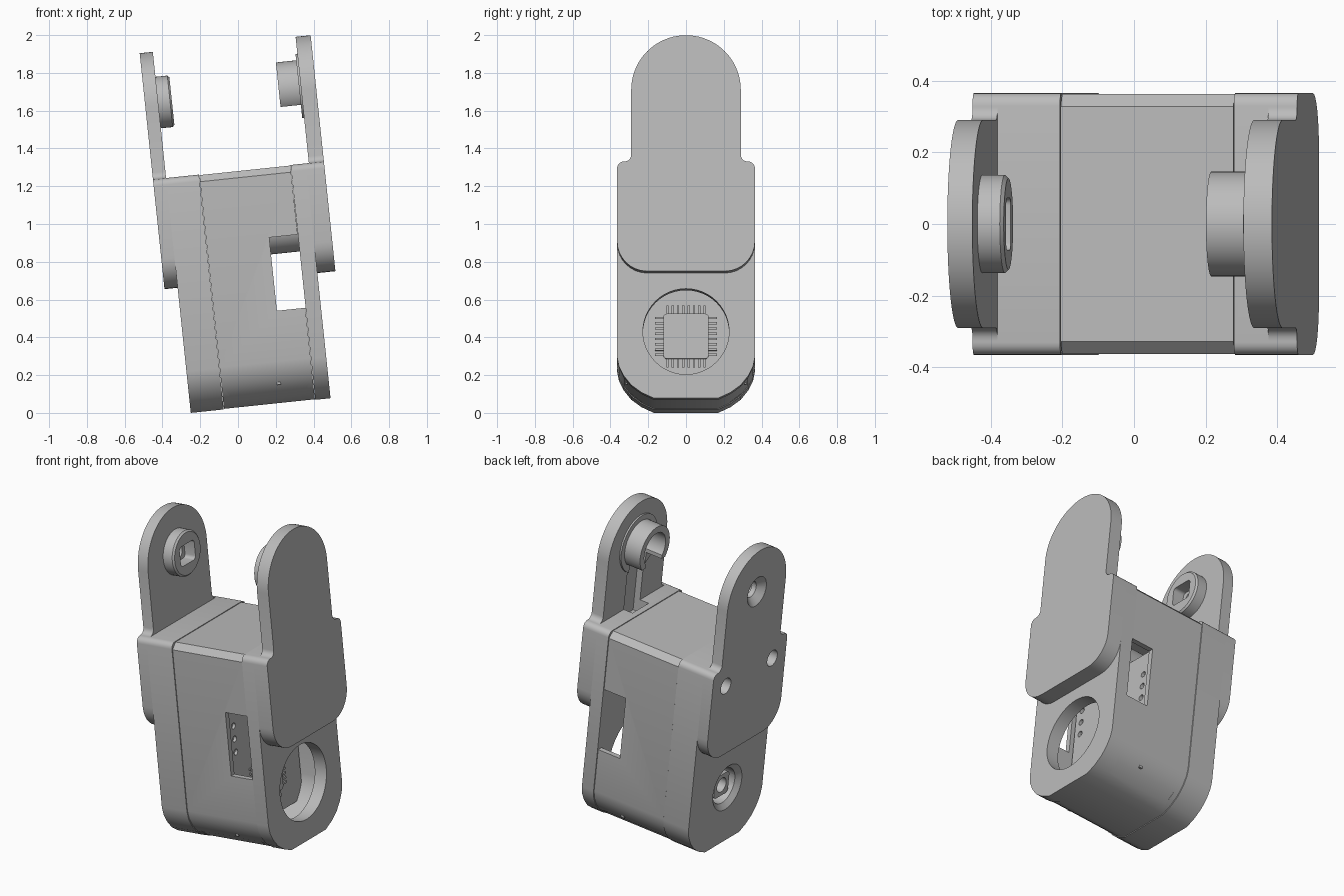
import bpy, bmesh, math
from mathutils import Matrix, Vector

cube = bpy.data.objects.get("Cube")
if cube:
    bpy.data.objects.remove(cube, do_unlink=True)

grey = bpy.data.materials.new("plain_grey")
grey.use_nodes = True
COLOUR = (0.5, 0.5, 0.5, 1)
grey.diffuse_color = COLOUR
grey.node_tree.nodes["Principled BSDF"].inputs["Base Color"].default_value = COLOUR

# Everything is built upright (u across, y deep, v up), then leaned over
LEAN = Matrix.Translation((-0.25, 0, 0)) @ Matrix.Rotation(math.radians(-6), 4, 'Y')
HALF, ARM, AXLE, PORT, TOP = 0.365, 0.29, 1.652, 0.355, 1.25


def finish(name, bm):
    bmesh.ops.recalc_face_normals(bm, faces=bm.faces)
    bm.transform(LEAN)
    mesh = bpy.data.meshes.new(name)
    bm.to_mesh(mesh)
    bm.free()
    mesh.materials.append(grey)
    ob = bpy.data.objects.new(name, mesh)
    bpy.context.collection.objects.link(ob)
    return ob


def prism(name, half, u0, u1):
    """Extrude a profile, given as its +y half from bottom to top, across u."""
    pts = half + [(-y, v) for y, v in reversed(half) if y > 1e-5]
    bm = bmesh.new()
    face = bm.faces.new([bm.verts.new((u0, y, v)) for y, v in pts])
    ext = bmesh.ops.extrude_face_region(bm, geom=[face])["geom"]
    bmesh.ops.translate(bm, vec=(u1 - u0, 0, 0),
                        verts=[g for g in ext if isinstance(g, bmesh.types.BMVert)])
    return finish(name, bm)


def box(name, u, y, v, bevel=0, turn=0):
    """Box from (min, max) ranges; turn rolls it about the u axis."""
    bm = bmesh.new()
    size = [b - a for a, b in (u, y, v)]
    mid = Vector([(a + b) / 2 for a, b in (u, y, v)])
    bmesh.ops.create_cube(bm, size=1)
    bm.transform(Matrix.Diagonal((*size, 1)))
    if bevel:
        edges = [e for e in bm.edges if abs(e.verts[0].co.x - e.verts[1].co.x) > 1e-4]
        bmesh.ops.bevel(bm, geom=edges, offset=bevel, segments=4, profile=0.5, affect='EDGES')
    bm.transform(Matrix.Translation(mid) @ Matrix.Rotation(turn, 4, 'X'))
    return finish(name, bm)


def rod(name, u0, u1, r0, v, y=0, r1=None):
    bm = bmesh.new()
    bmesh.ops.create_cone(bm, cap_ends=True, segments=48, radius1=r0,
                          radius2=r0 if r1 is None else r1, depth=u1 - u0)
    bm.transform(Matrix.Translation(((u0 + u1) / 2, y, v)) @ Matrix.Rotation(math.pi / 2, 4, 'Y'))
    return finish(name, bm)


def cut(ob, *cutters):
    for c in cutters:
        mod = ob.modifiers.new("cut", 'BOOLEAN')
        mod.operation, mod.object, mod.solver = 'DIFFERENCE', c, 'EXACT'
        ob.data = bpy.data.meshes.new_from_object(
            ob.evaluated_get(bpy.context.evaluated_depsgraph_get()))
        ob.modifiers.clear()
        bpy.data.objects.remove(c, do_unlink=True)


def arc(cy, cv, r, a0, a1, n=8):
    steps = [math.radians(a0 + (a1 - a0) * i / n) for i in range(n + 1)]
    return [(cy + r * math.cos(a), cv + r * math.sin(a)) for a in steps]


# Profiles: rounded keel, shoulder, arm
keel = [(0.17, 0), (0.235, 0.03), (0.29, 0.07), (0.33, 0.12), (0.355, 0.17), (HALF, 0.22)]
shoulder = arc(HALF - 0.035, TOP - 0.035, 0.035, 0, 90, 5)
panel = arc(HALF - 0.16, 0.666 + 0.16, 0.16, -90, 0)
arm = arc(ARM + 0.035, TOP + 0.035, 0.035, 270, 180, 5) + arc(0, 1.632, ARM, 0, 90, 20)
cap = keel + shoulder


# Central housing: hollow sleeve with a window front and back
middle = [(y - 0.003, v + 0.003) for y, v in keel] + [(HALF - 0.003, TOP - 0.038), (HALF - 0.038, TOP - 0.003)]
housing = prism("housing", middle, 0.177, 0.661)
cut(housing,
    prism("cavity", [(y * 0.91, 0.035 + v * 0.945) for y, v in middle], 0.1, 0.75),
    box("window", (0.51, 0.7), (-0.5, 0.5), (0.49, 0.88)))
for side in (1, -1):
    cut(housing, box("keel_slot", (0.21, 0.63), (side * 0.275 - 0.05, side * 0.275 + 0.05),
                     (0.033, 0.063), turn=side * 0.66))

# Left-hand cap, panel and arm (negative x)
cap_a = prism("cap_with_drive_socket", cap, 0, 0.175)
cut(cap_a, rod("socket", -0.02, 0.13, 0.11, PORT),
    rod("socket_flare", -0.002, 0.03, 0.145, PORT, r1=0.105))
hub = box("drive_hub", (0.04, 0.14), (-0.07, 0.07), (PORT - 0.07, PORT + 0.07), 0.025)
cut(hub, rod("hub_bore", 0.0, 0.12, 0.045, PORT))
arm_a = prism("arm_with_screw_holes", panel + shoulder + arm, -0.07, 0)
cut(arm_a, rod("arm_bore", -0.1, 0.1, 0.05, AXLE),
    rod("countersink", -0.072, -0.03, 0.095, AXLE, r1=0.05))
for y in (-0.23, 0.23):
    cut(arm_a, rod("screw_hole", -0.1, -0.01, 0.05, 1.13, y))

# Round boss with a rectangular socket
boss_a = rod("socket_boss", -0.002, 0.063, 0.137, AXLE)
boss_rim = rod("socket_boss_rim", 0.063, 0.073, 0.137, AXLE, r1=0.127)
for part in (boss_a, boss_rim):
    cut(part, box("socket_cut", (-0.1, 0.1), (-0.072, 0.072), (AXLE - 0.06, AXLE + 0.06), 0.02))

# Right-hand cap with the large round port (positive x)
cap_b = prism("cap_with_port", cap, 0.663, 0.744)
cut(cap_b, rod("port", 0.6, 0.8, 0.228, PORT), rod("port_step", 0.72, 0.8, 0.25, PORT),
    box("cable_notch", (0.7, 0.8), (-0.08, 0.08), (1.17, 1.3)))
pad = prism("panel_pad", panel + shoulder, 0.744, 0.76)
cut(pad, box("cable_notch", (0.7, 0.8), (-0.08, 0.08), (1.17, 1.3)))
arm_b = prism("arm_with_cable_channel", panel + shoulder + arm, 0.76, 0.84)
cut(arm_b, box("channel", (0.7, 0.8), (-0.08, 0.08), (1.17, AXLE)))

# Open C-shaped boss and its base ring
for name, u0, u1, r in (("open_boss", 0.642, 0.762, 0.146), ("boss_base_ring", 0.75, 0.762, 0.18)):
    part = rod(name, u0, u1, r, AXLE)
    cut(part, rod("boss_bore", 0.6, 0.8, 0.105, AXLE),
        box("boss_gap", (0.6, 0.8), (-0.08, 0.08), (1.3, AXLE)))
    if name == "open_boss":
        cut(part, box("boss_flat", (0.6, 0.8), (-0.3, 0.3), (1.3, 1.561)))

# Inside: motor barrel, circuit board, chip with pins
rod("motor_barrel", 0.2, 0.7, 0.14, 0.93)
board = box("circuit_board", (0.47, 0.49), (-0.32, 0.32), (0.1, 0.9))
for y in (-0.27, 0.27):
    for v in (0.6, 0.68, 0.76):
        cut(board, rod("board_hole", 0.4, 0.6, 0.018, v, y))
box("chip", (0.49, 0.51), (-0.12, 0.12), (PORT - 0.12, PORT + 0.12), 0.02)
for i in range(8):
    t = (i - 3.5) * 0.028
    for side in (-1, 1):
        lo, hi = sorted((side * 0.118, side * 0.165))
        box("chip_pin", (0.492, 0.502), (lo, hi), (PORT + t - 0.006, PORT + t + 0.006))
        box("chip_pin", (0.492, 0.502), (t - 0.006, t + 0.006), (PORT + lo, PORT + hi))

# Smooth the curved walls, keep edges crisp
bpy.ops.object.select_all(action='DESELECT')
for ob in bpy.context.collection.objects:
    if ob.type == 'MESH' and grey.name in ob.data.materials:
        ob.select_set(True)
        bpy.context.view_layer.objects.active = ob
bpy.ops.object.shade_smooth_by_angle(angle=math.radians(25))
